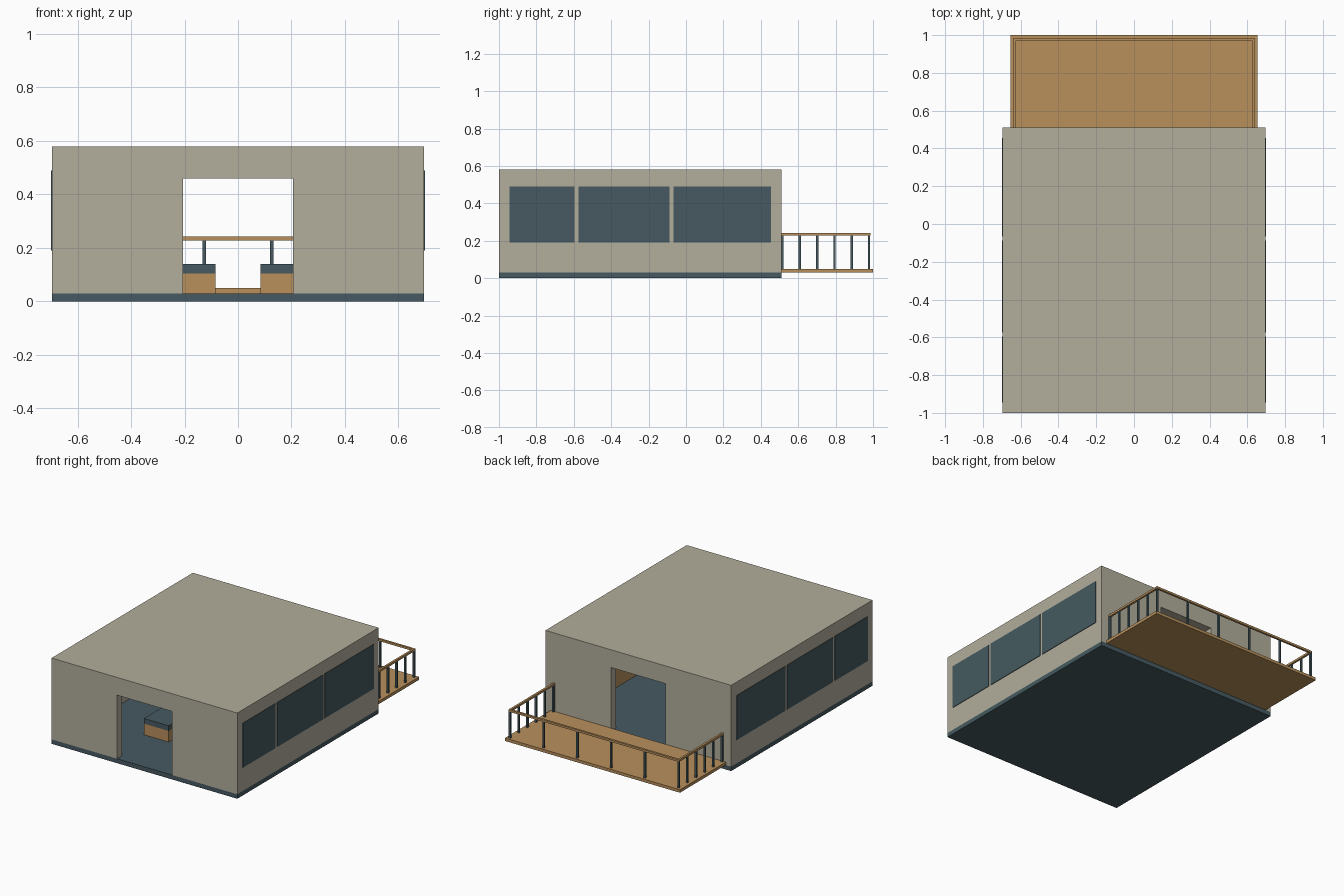
import bpy
import bmesh

cube = bpy.data.objects.get("Cube")
if cube:
    bpy.data.objects.remove(cube, do_unlink=True)


def material(name, rgb):
    mat = bpy.data.materials.new(name)
    mat.use_nodes = True
    color = (*rgb, 1.0)
    mat.diffuse_color = color
    mat.node_tree.nodes["Principled BSDF"].inputs["Base Color"].default_value = color
    return mat


BEIGE = material("beige plaster", (0.445, 0.423, 0.332))
SLATE = material("slate blue", (0.061, 0.102, 0.120))
WOOD = material("warm wood", (0.479, 0.279, 0.107))


def box(name, x, y, z, mat):
    """Box from (min, max) pairs on each axis."""
    bm = bmesh.new()
    bmesh.ops.create_cube(bm, size=1)
    for v in bm.verts:
        v.co = [r[0] if c < 0 else r[1] for c, r in zip(v.co, (x, y, z))]
    mesh = bpy.data.meshes.new(name)
    bm.to_mesh(mesh)
    bm.free()
    mesh.materials.append(mat)
    obj = bpy.data.objects.new(name, mesh)
    bpy.context.scene.collection.objects.link(obj)
    return obj


def cut(target, cutter):
    """Subtract the cutter, bake the result and discard the cutter."""
    mod = target.modifiers.new("opening", "BOOLEAN")
    mod.operation = "DIFFERENCE"
    mod.solver = "EXACT"
    mod.object = cutter
    graph = bpy.context.evaluated_depsgraph_get()
    mesh = bpy.data.meshes.new_from_object(target.evaluated_get(graph))
    target.modifiers.clear()
    target.data = mesh
    bpy.data.objects.remove(cutter, do_unlink=True)


# House: foundation and hollow shell with a doorway at each end
HALF, FRONT, BACK = 0.695, -1.0, 0.51
FLOOR, ROOF, WALL = 0.03, 0.58, 0.055
box("foundation", (-HALF, HALF), (FRONT, BACK), (0, FLOOR), SLATE)
shell = box("house_shell", (-HALF, HALF), (FRONT, BACK), (FLOOR, ROOF), BEIGE)
cut(shell, box("room_cutter", (WALL - HALF, HALF - WALL),
               (FRONT + WALL, BACK - WALL), (-0.1, ROOF - 0.03), BEIGE))
cut(shell, box("door_cutter", (-0.205, 0.205), (FRONT - 0.1, BACK + 0.1),
               (-0.1, 0.46), BEIGE))

# Three window panes on each side wall
for side, sign in (("left", 1), ("right", -1)):
    for i, span in enumerate(((-0.945, -0.595), (-0.575, -0.087), (-0.067, 0.455))):
        xs = sorted((sign * HALF, sign * (HALF + 0.004)))
        box(f"{side}_window_{i + 1}", xs, span, (0.19, 0.49), SLATE)

    # Cushioned bench inside the front door
    xs = sorted((sign * 0.085, sign * 0.27))
    box(f"{side}_bench_base", xs, (-0.62, -0.3), (FLOOR, 0.105), WOOD)
    box(f"{side}_bench_cushion", xs, (-0.62, -0.3), (0.105, 0.14), SLATE)

# Low cabinet against the left wall
box("cabinet", (0.54, HALF - WALL), (-0.45, 0.3), (FLOOR, 0.16), WOOD)

# Rear deck
box("deck", (-0.655, 0.655), (BACK, 1.0), (FLOOR, 0.05), WOOD)

# Deck railing: handrails on three sides and evenly spaced posts
RAIL_X, RAIL_Y, R, P = 0.631, 0.979, 0.007, 0.006
rail_z = (0.228, 0.242)
box("back_handrail", (-RAIL_X - R, RAIL_X + R), (RAIL_Y - R, RAIL_Y + R), rail_z, WOOD)
for side, x in (("left", RAIL_X), ("right", -RAIL_X)):
    box(f"{side}_handrail", (x - R, x + R), (BACK, RAIL_Y - R), rail_z, WOOD)


def post(name, x, y):
    box(name, (x - P, x + P), (y - P, y + P), (0.05, rail_z[0]), SLATE)


for i in range(6):
    t = i / 5
    post(f"back_post_{i + 1}", RAIL_X * (2 * t - 1), RAIL_Y)
    if i < 5:
        y = BACK + P + t * (RAIL_Y - BACK - P)
        post(f"left_post_{i + 1}", RAIL_X, y)
        post(f"right_post_{i + 1}", -RAIL_X, y)
